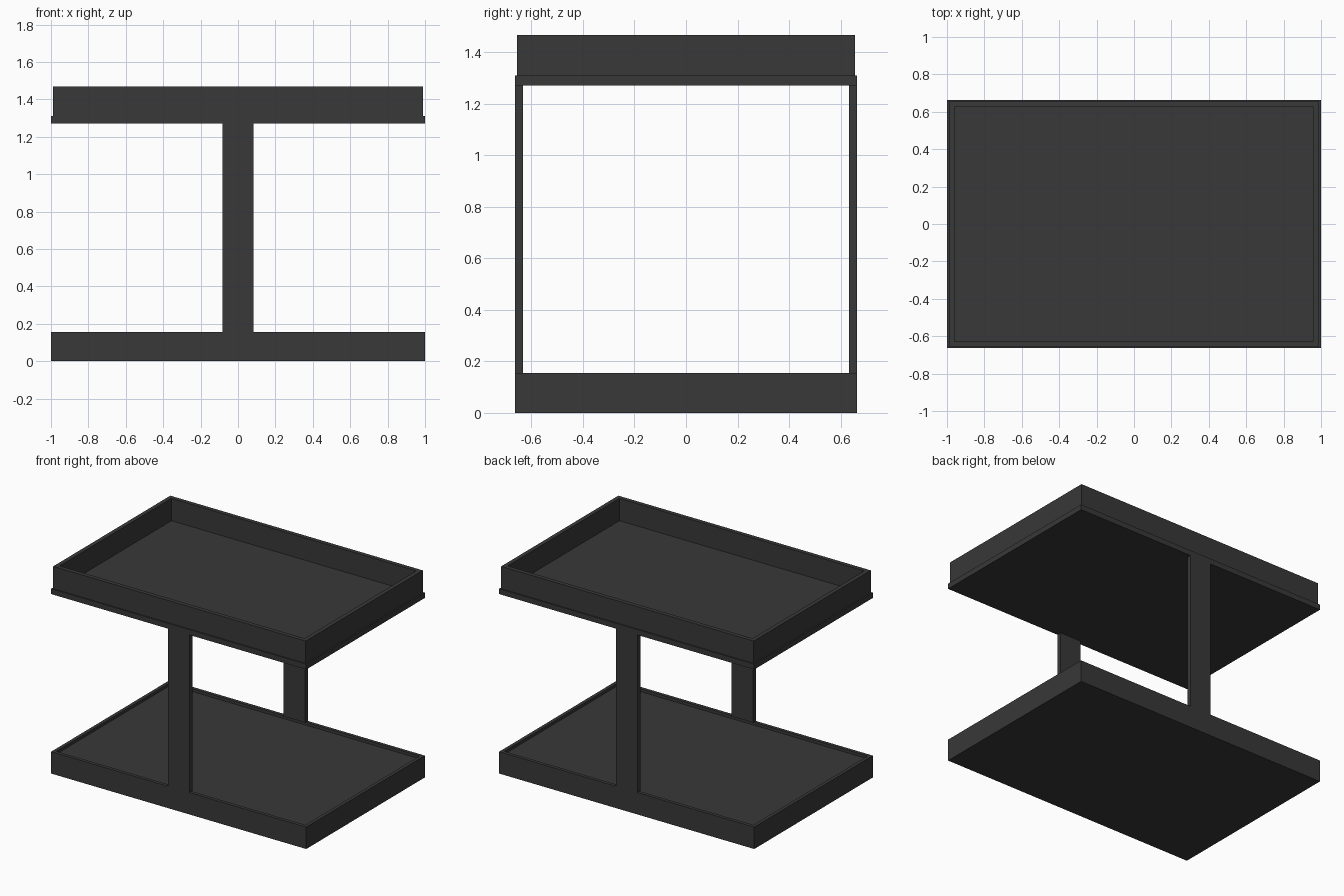
import bpy, bmesh

if "Cube" in bpy.data.objects:
    bpy.data.objects.remove(bpy.data.objects["Cube"])

mat = bpy.data.materials.new("dark_grey")
mat.diffuse_color = (0.04, 0.04, 0.04, 1)
mat.use_nodes = True
mat.node_tree.nodes["Principled BSDF"].inputs["Base Color"].default_value = mat.diffuse_color


def finish(name, bm):
    bmesh.ops.recalc_face_normals(bm, faces=bm.faces)
    mesh = bpy.data.meshes.new(name)
    bm.to_mesh(mesh)
    bm.free()
    mesh.materials.append(mat)
    obj = bpy.data.objects.new(name, mesh)
    bpy.context.collection.objects.link(obj)
    return obj


def box_bm(x0, x1, y0, y1, z0, z1):
    bm = bmesh.new()
    bmesh.ops.create_cube(bm, size=1)
    for v in bm.verts:
        v.co = (x1 if v.co.x > 0 else x0,
                y1 if v.co.y > 0 else y0,
                z1 if v.co.z > 0 else z0)
    return bm


def tray(name, hx, hy, z0, z1, rim, depth):
    """Box whose top face is inset to a rim and sunk by depth."""
    bm = box_bm(-hx, hx, -hy, hy, z0, z1)
    bm.normal_update()
    top = max(bm.faces, key=lambda f: f.calc_center_median().z)
    bmesh.ops.inset_region(bm, faces=[top], thickness=rim)
    floor = bmesh.ops.extrude_discrete_faces(bm, faces=[top])["faces"][0]
    bmesh.ops.translate(bm, verts=floor.verts, vec=(0, 0, -depth))
    return finish(name, bm)


def frame(name, hx, hy, z0, z1, rim):
    """Open rectangular frame: four walls with top and bottom edges."""
    bm = bmesh.new()
    rings = []
    for inset, z in ((0, z0), (0, z1), (rim, z1), (rim, z0)):
        x, y = hx - inset, hy - inset
        rings.append([bm.verts.new((sx * x, sy * y, z))
                      for sx, sy in ((-1, -1), (1, -1), (1, 1), (-1, 1))])
    for r in range(4):
        a, b = rings[r], rings[(r + 1) % 4]
        for i in range(4):
            j = (i + 1) % 4
            bm.faces.new((a[i], a[j], b[j], b[i]))
    return finish(name, bm)


# Lower shelf with a shallow recess
tray("lower_shelf", 1.0, 0.664, 0, 0.155, 0.034, 0.02)

# Upper shelf plate and the slightly narrower raised rim on it
finish("upper_shelf", box_bm(-1, 1, -0.664, 0.664, 1.272, 1.31))
frame("upper_rim", 0.99, 0.656, 1.31, 1.468, 0.03)

# Flat posts, flush with the front and back faces
for name, s in (("front_post", -1), ("back_post", 1)):
    y0, y1 = sorted((s * 0.632, s * 0.664))
    finish(name, box_bm(-0.084, 0.084, y0, y1, 0.155, 1.272))
